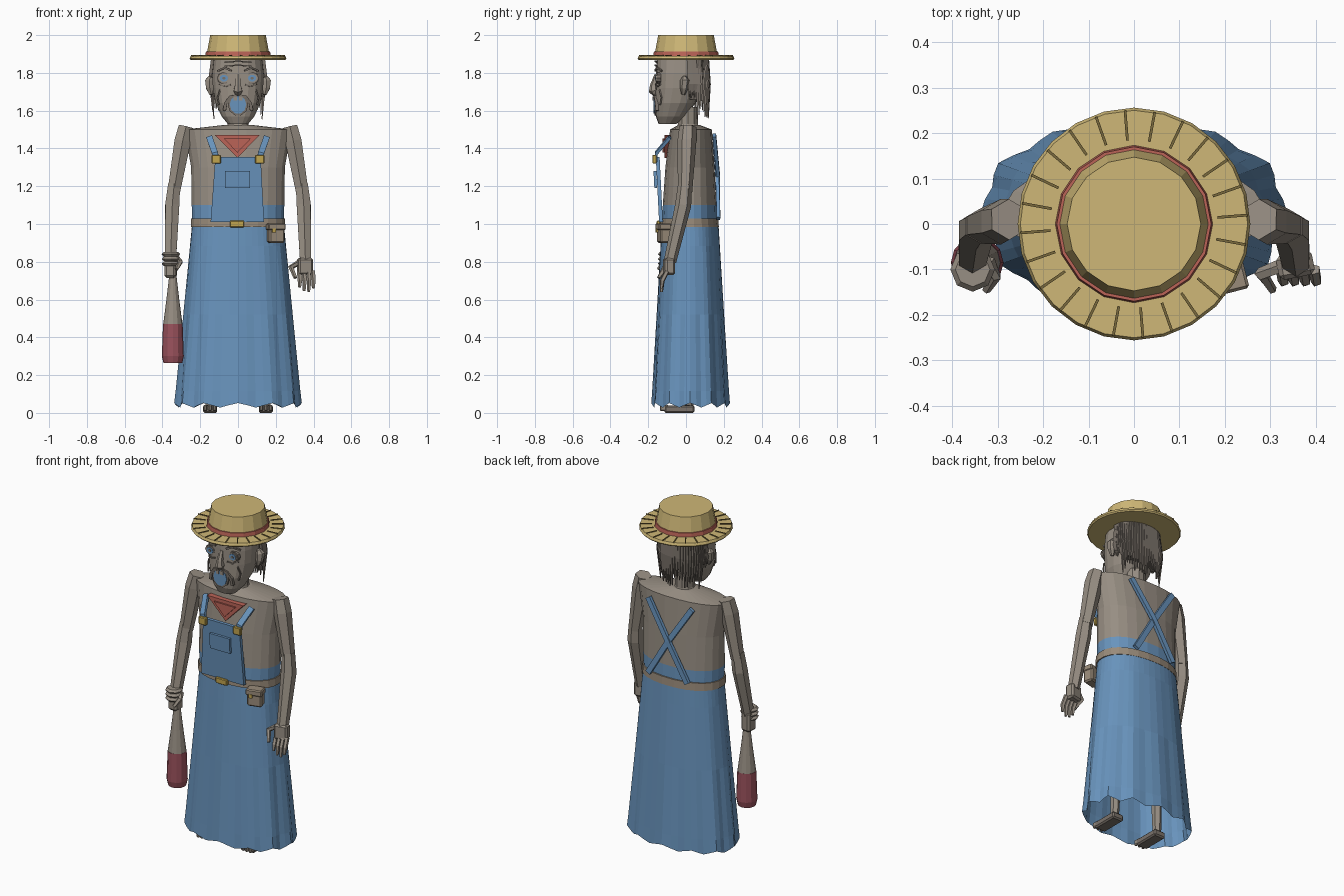
import bpy, bmesh, math, random
from mathutils import Vector, Matrix

if "Cube" in bpy.data.objects:
    bpy.data.objects.remove(bpy.data.objects["Cube"], do_unlink=True)
random.seed(4)


def material(name, r, g, b):
    m = bpy.data.materials.new(name)
    col = [(c / 255) ** 2.2 for c in (r, g, b)] + [1]
    m.use_nodes = True
    m.diffuse_color = col
    m.node_tree.nodes["Principled BSDF"].inputs["Base Color"].default_value = col
    return m


STRAW = material("straw", 205, 182, 118)
WEAVE = material("dark_straw", 120, 104, 62)
BLUE = material("denim_blue", 104, 146, 187)
GREY = material("stone_grey", 150, 141, 130)
HAIR = material("hair_grey", 122, 114, 106)
LEATHER = material("belt_leather", 152, 138, 121)
RED = material("scarf_red", 186, 100, 88)
CLUBRED = material("club_red", 152, 82, 92)
GOLD = material("brass", 192, 163, 80)


def finish(name, bm, *mats):
    bmesh.ops.recalc_face_normals(bm, faces=bm.faces)
    me = bpy.data.meshes.new(name)
    bm.to_mesh(me)
    bm.free()
    for m in mats:
        me.materials.append(m)
    ob = bpy.data.objects.new(name, me)
    bpy.context.collection.objects.link(ob)
    return ob


def skin(name, rings, mat, caps=(True, True)):
    bm = bmesh.new()
    vs = [[bm.verts.new(p) for p in ring] for ring in rings]
    n = len(vs[0])
    for a, b in zip(vs, vs[1:]):
        for i in range(n):
            bm.faces.new((a[i], a[(i + 1) % n], b[(i + 1) % n], b[i]))
    if caps[0]:
        bm.faces.new(vs[0])
    if caps[1]:
        bm.faces.new(vs[-1])
    return finish(name, bm, mat)


def body(name, rows, mat, n=24, p=2.2, caps=(True, True)):
    """Stack of rounded rings; each row is z, half width, front y, back y."""
    rings = []
    for z, rx, yf, yb in rows:
        ring = []
        for i in range(n):
            a = math.tau * (i + .5) / n
            c, s = math.cos(a), math.sin(a)
            ring.append((math.copysign(abs(c) ** (2 / p), c) * rx,
                         (yf + yb) / 2 + math.copysign(abs(s) ** (2 / p), s) * (yb - yf) / 2, z))
        rings.append(ring)
    return skin(name, rings, mat, caps)


def lathe(name, rows, mat, x=0, y=0, n=16):
    return skin(name, [[(x + r * math.cos(math.tau * i / n), y + r * math.sin(math.tau * i / n), z)
                        for i in range(n)] for z, r in rows], mat)


def sweep(name, pts, mat, n=6, flat=1.0):
    """Tube through points (x, y, z, radius); flat scales its depth."""
    co = [Vector(p[:3]) for p in pts]
    rings = []
    for i, p in enumerate(pts):
        t = (co[min(i + 1, len(co) - 1)] - co[max(i - 1, 0)]).normalized()
        u = Vector((0, -1, .02)).cross(t).normalized()
        v = t.cross(u) * flat
        rings.append([co[i] + p[3] * (u * math.cos(math.tau * (k + .5) / n) + v * math.sin(math.tau * (k + .5) / n))
                      for k in range(n)])
    return skin(name, rings, mat)


def box(name, loc, size, mat, rot=0.0, bevel=0.0):
    bm = bmesh.new()
    bmesh.ops.create_cube(bm, size=1, matrix=Matrix.Translation(loc) @ Matrix.Rotation(rot, 4, 'Z')
                          @ Matrix.Diagonal((*size, 1)))
    if bevel:
        bmesh.ops.bevel(bm, geom=bm.edges[:], offset=bevel, segments=1, affect='EDGES')
    return finish(name, bm, mat)


def plate(name, pts, mat, y, thick, lean=0.0):
    """Upright panel from an x-z outline, y measured at z = 1."""
    front = [(x, y + lean * (z - 1), z) for x, z in pts]
    return skin(name, [front, [(a, b + thick, c) for a, b, c in front]], mat)


def face_y(x):
    return -.04 - .122 * max(0, 1 - (abs(x) / .138) ** 2.4) ** (1 / 2.4)


def crease(name, pts, r=.005, mat=HAIR):
    sweep(name, [(x, face_y(x) - .002, z, r) for x, z in pts], mat, 4)


# Straw hat
lathe("hat_brim", [(1.868, .25), (1.875, .256), (1.89, .25)], STRAW, n=24)
lathe("hat_crown", [(1.885, .165), (1.91, .164), (2, .147)], STRAW)
lathe("hat_band", [(1.885, .174), (1.913, .170)], RED)
for i in range(24):
    a = math.tau * (i + .3) / 24
    box("brim_weave", (.217 * math.cos(a), .217 * math.sin(a), 1.89), (.066, .006, .008), WEAVE, a)

# Head, neck and ears
body("head", [(1.53, .055, -.145, -.05), (1.57, .088, -.16, 0), (1.64, .12, -.165, .05),
              (1.72, .135, -.162, .08), (1.8, .137, -.16, .09), (1.88, .128, -.155, .09)], GREY, 18, 2.4)
lathe("neck", [(1.48, .075), (1.53, .055), (1.62, .055)], GREY, 0, .01, 10)
body("hair_cap", [(1.66, .125, 0, .105), (1.76, .142, -.01, .115), (1.88, .138, -.03, .11)], HAIR, 18)
for i in range(30):
    a = math.radians(-2 + 184 * i / 29)
    x, y = .143 * math.cos(a), .015 + .1 * math.sin(a)
    end = random.uniform(1.55, 1.62) if 3 < i < 27 else random.uniform(1.66, 1.72)
    sweep("hair_strand", [(x * .95, y, 1.87, .011), (x * 1.06, y + .008, 1.74, .012),
                          (x * .97, y + .004, end, .003)], HAIR, 4)
for s in (-1, 1):
    sweep("ear", [(s * .142, -.015, 1.685, .01), (s * .15, -.01, 1.72, .022),
                  (s * .152, -.005, 1.76, .026), (s * .145, -.01, 1.78, .012)], GREY, 6)

# Face
sweep("nose", [(0, -.155, 1.79, .012), (0, -.172, 1.735, .018), (0, -.172, 1.705, .026), (0, -.16, 1.685, .015)], GREY)
for s in (-1, 1):
    ex, ez = s * .075, 1.772
    ey = face_y(ex)
    for nm, r, d, mat in (("eye_socket", .036, .004, HAIR), ("eyelid", .029, .009, GREY),
                          ("eyeball", .022, .013, BLUE), ("pupil", .009, .016, HAIR)):
        plate(nm, [(ex + r * math.cos(k * math.tau / 10), ez + r * .85 * math.sin(k * math.tau / 10))
                   for k in range(10)], mat, ey - d, .02)
    crease("eyebrow", [(s * .035, 1.812), (s * .07, 1.827), (s * .108, 1.81)], .007)
    crease("eye_bag", [(s * .04, 1.737), (s * .07, 1.728), (s * .1, 1.74)])
    crease("cheek_line", [(s * .095, 1.71), (s * .108, 1.67), (s * .1, 1.63)])
    crease("moustache", [(s * .004, 1.677), (s * .04, 1.672), (s * .065, 1.64), (s * .072, 1.6)], .012)
    box("tooth", (s * .014, -.172, 1.665), (.018, .01, .022), GREY)
for z in (1.835, 1.856):
    crease("forehead_line", [(-.07, z), (0, z + .006), (.07, z)])
for nm, r, y, mat in (("lips", .054, -.167, HAIR), ("mouth", .044, -.171, BLUE)):
    plate(nm, [(r * math.cos(k * math.tau / 10), 1.632 + 1.1 * r * math.sin(k * math.tau / 10))
               for k in range(10)], mat, y, .03)

# Torso with a denim waist
torso = body("torso", [(.99, .243, -.128, .165), (1.1, .247, -.124, .162), (1.3, .25, -.11, .152),
                       (1.5, .285, -.085, .138), (1.525, .07, -.04, .07)], GREY)
torso.data.materials.append(BLUE)
for f in torso.data.polygons:
    f.material_index = int(f.center.z < 1.1)
body("belt", [(.985, .252, -.138, .175), (1.03, .25, -.135, .172)], LEATHER)

# Pleated skirt, open at the hem
rings = []
for t in (0, .12, .5, .92, 1):
    ring = []
    for i in range(48):
        a = math.tau * i / 48
        fold = 1 + .03 * t * math.cos(12 * a) + .012 * t * math.sin(5 * a)
        rx, ry = .243 + .085 * t, .15 + .052 * t
        c, s = math.cos(a), math.sin(a)
        ring.append((math.copysign(abs(c) ** .9, c) * rx * fold, .022 + math.copysign(abs(s) ** .9, s) * ry * fold,
                     1 - .96 * t + (.012 * math.cos(12 * a) if t == 1 else 0)))
    rings.append(ring)
skin("skirt", rings, BLUE, (False, False))

# Overall bib, pocket, scarf and straps
plate("bib", [(-.145, 1.01), (.138, 1.01), (.12, 1.355), (-.12, 1.355)], BLUE, -.142, .02, -.05)
plate("bib_pocket", [(-.07, 1.19), (.063, 1.19), (.063, 1.28), (-.07, 1.28)], BLUE, -.158, .015, -.05)
plate("scarf", [(-.125, 1.472), (.115, 1.472), (-.003, 1.35)], RED, -.115, .04)
plate("scarf_fold", [(-.075, 1.452), (.068, 1.452), (-.003, 1.378)], RED, -.124, .02)
for s in (-1, 1):
    sweep("front_strap", [(s * .115, -.158, 1.33, .023), (s * .122, -.158, 1.375, .023),
                          (s * .152, -.085, 1.46, .023)], BLUE, 4, .5)
    box("strap_buckle", (s * .115, -.167, 1.343), (.05, .022, .046), GOLD, bevel=.004)
    sweep("back_strap", [(s * .145, .15, 1.47, .022), (0, .168 + .003 * s, 1.25, .022),
                         (-s * .13, .172, 1.03, .022)], BLUE, 4, .6)
box("belt_buckle", (-.005, -.145, 1), (.075, .02, .035), GOLD, bevel=.004)

# Belt pouch
box("pouch", (.2, -.115, .94), (.085, .06, .08), LEATHER, .25, .008)
box("pouch_flap", (.2, -.12, .985), (.095, .066, .036), LEATHER, .25, .006)
box("pouch_clasp", (.191, -.155, .965), (.02, .01, .022), GOLD, .25)

# Arms
for s in (-1, 1):
    side = "left" if s > 0 else "right"
    sweep(side + "_upper_arm", [(s * .275, .01, 1.515, .045), (s * .293, .005, 1.44, .05),
                                (s * .34, -.005, 1.17, .038)], GREY)
    sweep(side + "_forearm", [(s * .338, -.005, 1.21, .037), (s * .348, -.015, 1.1, .043),
                              (s * .357, -.085, .8, .033)], GREY)

# Open left hand
box("left_palm", (.355, -.09, .775), (.08, .055, .09), GREY, .2, .01)
for i in range(4):
    x = .325 + .024 * i
    low = (.665, .645, .64, .66)[i]
    sweep("left_finger", [(x, -.1, .75, .013), (x + .004, -.125, .7, .013), (x + .002, -.13, low, .008)], GREY, 5)
sweep("left_thumb", [(.33, -.09, .8, .016), (.28, -.11, .77, .016), (.305, -.145, .715, .01)], GREY, 5)

# Right fist holding a club
box("right_fist", (-.357, -.085, .775), (.062, .07, .12), GREY, -.1, .012)
for z in (.84, .815, .79):
    lathe("right_finger", [(z - .012, .038), (z, .049), (z + .012, .038)], GREY, -.355, -.1, 8)
sweep("right_thumb", [(-.32, -.08, .82, .014), (-.305, -.115, .8, .014), (-.325, -.145, .76, .01)], GREY, 5)
lathe("club_handle", [(.85, .022), (.72, .02), (.6, .034), (.47, .051)], GREY, -.345, -.085, 12)
lathe("club_head", [(.47, .052), (.3, .058), (.265, .05)], CLUBRED, -.345, -.085, 12)

# Legs and shoes
for s in (-1, 1):
    sweep("leg", [(s * .15, .015, .04, .024), (s * .14, .02, .45, .035), (s * .12, .02, .9, .05)], GREY)
    box("shoe", (s * .148, -.035, .02), (.075, .16, .04), HAIR, bevel=.008)
    for k in (-1, 0, 1):
        box("toe", (s * .148 + k * .025, -.115, .026), (.02, .045, .034), GREY, bevel=.006)
